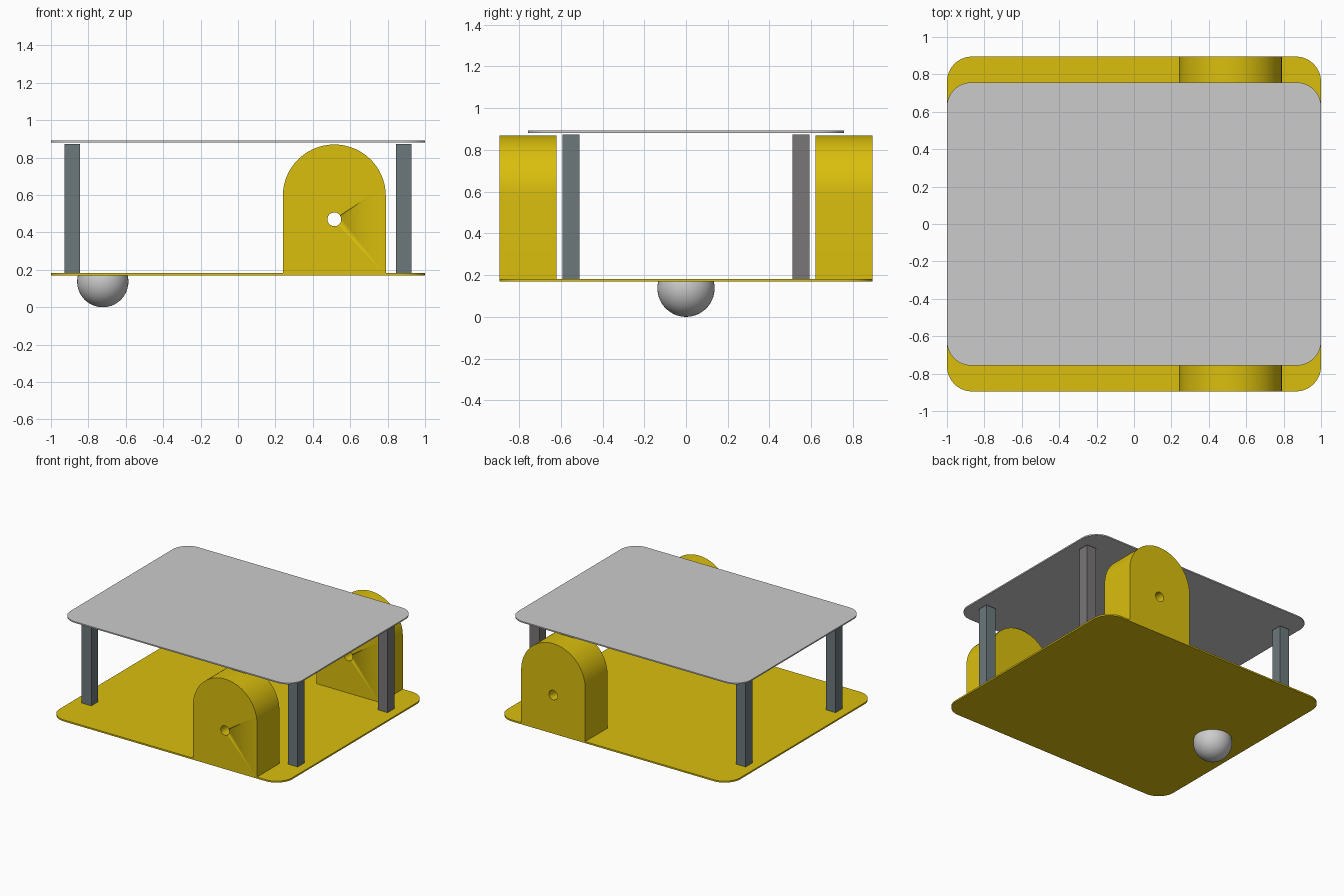
import bpy, bmesh
from math import sin, cos, pi, radians

if "Cube" in bpy.data.objects:
    bpy.data.objects.remove(bpy.data.objects["Cube"])


def material(name, rgb):
    m = bpy.data.materials.new(name)
    m.diffuse_color = (*rgb, 1)
    m.use_nodes = True
    m.node_tree.nodes["Principled BSDF"].inputs["Base Color"].default_value = m.diffuse_color
    return m


yellow = material("yellow", (0.70, 0.52, 0.004))
slate = material("slate", (0.15, 0.19, 0.20))
warm_grey = material("warm_grey", (0.19, 0.18, 0.18))


def finish(bm, name, mat=None):
    bmesh.ops.recalc_face_normals(bm, faces=bm.faces)
    me = bpy.data.meshes.new(name)
    bm.to_mesh(me)
    bm.free()
    ob = bpy.data.objects.new(name, me)
    bpy.context.collection.objects.link(ob)
    if mat:
        me.materials.append(mat)
    bpy.context.view_layer.objects.active = ob
    ob.select_set(True)
    bpy.ops.object.shade_smooth_by_angle(angle=radians(30))
    ob.select_set(False)
    return ob


def arc(cx, cy, r, a0, a1, n):
    return [(cx + r * cos(a0 + (a1 - a0) * i / n), cy + r * sin(a0 + (a1 - a0) * i / n))
            for i in range(n + 1)]


def prism(points, direction):
    bm = bmesh.new()
    face = bm.faces.new([bm.verts.new(p) for p in points])
    ext = bmesh.ops.extrude_face_region(bm, geom=[face], use_keep_orig=True)
    verts = [v for v in ext["geom"] if isinstance(v, bmesh.types.BMVert)]
    bmesh.ops.translate(bm, verts=verts, vec=direction)
    return bm


def plate(name, hx, hy, r, z0, z1, mat=None):
    pts = []
    for i, (sx, sy) in enumerate([(1, 1), (-1, 1), (-1, -1), (1, -1)]):
        pts += arc(sx * (hx - r), sy * (hy - r), r, i * pi / 2, (i + 1) * pi / 2, 16)
    return finish(prism([(x, y, z0) for x, y in pts], (0, 0, z1 - z0)), name, mat)


# Chassis plates with rounded corners
plate("base_plate", 1, 0.895, 0.135, 0.17, 0.182, yellow)
plate("top_plate", 1, 0.757, 0.13, 0.882, 0.892)


# Arched wheel mounts with a through hole for the axle
def wheel_mount(name, y0):
    cx, r, depth = 0.515, 0.275, 0.275
    outer = [(cx - r, 0.17), (cx + r, 0.17)] + arc(cx, 0.595, r, 0, pi, 48)
    ob = finish(prism([(x, y0, z) for x, z in outer], (0, depth, 0)), name, yellow)
    hole = arc(cx, 0.47, 0.037, 0, 2 * pi, 32)[:-1]
    cutter = finish(prism([(x, y0 - 0.1, z) for x, z in hole], (0, depth + 0.2, 0)),
                    name + "_hole_cutter", yellow)
    cutter.hide_render = True
    cutter.hide_set(True)
    mod = ob.modifiers.new("axle_hole", 'BOOLEAN')
    mod.operation = 'DIFFERENCE'
    mod.solver = 'EXACT'
    mod.object = cutter
    # cut before the smooth-by-angle shading is evaluated
    ob.modifiers.move(len(ob.modifiers) - 1, 0)


wheel_mount("front_wheel_mount", -0.895)
wheel_mount("back_wheel_mount", 0.62)

# Four square support posts
for side, sx in (("left", -1), ("right", 1)):
    for end, sy in (("front", -1), ("back", 1)):
        x, y, h = sx * 0.887, sy * 0.552, 0.041
        base = [(x - h, y - h, 0.18), (x + h, y - h, 0.18),
                (x + h, y + h, 0.18), (x - h, y + h, 0.18)]
        mat = warm_grey if sx > 0 and sy > 0 else slate
        finish(prism(base, (0, 0, 0.693)), f"{end}_{side}_post", mat)

# Caster ball, cut flat where it meets the base plate
bm = bmesh.new()
bmesh.ops.create_uvsphere(bm, u_segments=48, v_segments=32, radius=0.137)
bmesh.ops.translate(bm, verts=bm.verts, vec=(-0.723, 0, 0.137))
bmesh.ops.bisect_plane(bm, geom=bm.verts[:] + bm.edges[:] + bm.faces[:],
                       plane_co=(0, 0, 0.172), plane_no=(0, 0, 1), clear_outer=True)
bmesh.ops.holes_fill(bm, edges=[e for e in bm.edges if e.is_boundary])
finish(bm, "caster_ball")
